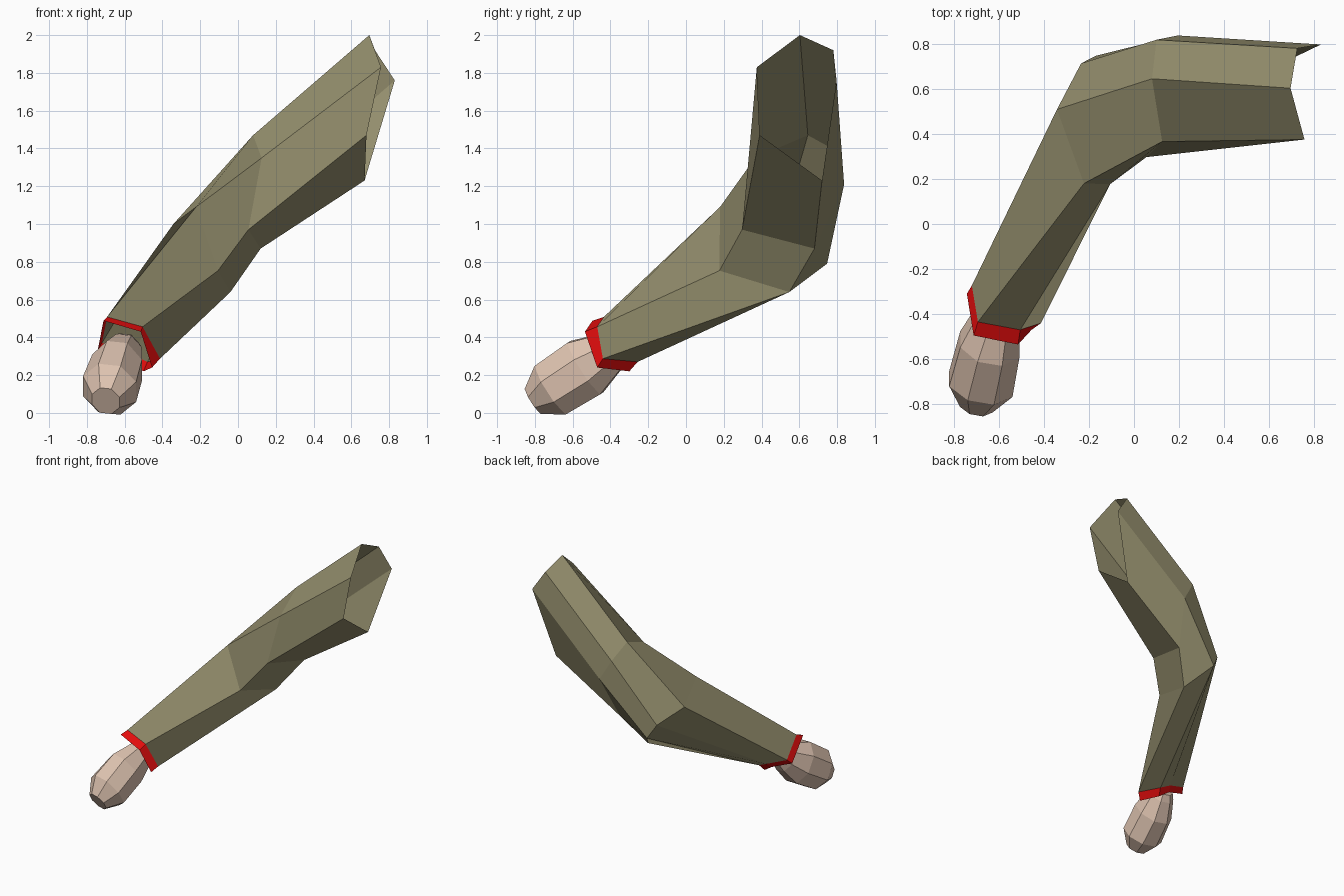
import bpy, bmesh, math
from mathutils import Vector

if "Cube" in bpy.data.objects:
    bpy.data.objects.remove(bpy.data.objects["Cube"])


def material(name, rgb):
    m = bpy.data.materials.new(name)
    m.diffuse_color = (*rgb, 1)
    m.use_nodes = True
    m.node_tree.nodes["Principled BSDF"].inputs["Base Color"].default_value = m.diffuse_color
    return m


def loft(name, rings, mat, caps=False):
    """Skin a list of equal-sided rings with flat quads."""
    bm = bmesh.new()
    loops = [[bm.verts.new(p) for p in ring] for ring in rings]
    n = len(rings[0])
    for low, up in zip(loops, loops[1:]):
        for j in range(n):
            k = (j + 1) % n
            bm.faces.new((up[k], low[k], low[j], up[j]))
    if caps:
        bm.faces.new(loops[0])
        bm.faces.new(loops[-1][::-1])
        bmesh.ops.recalc_face_normals(bm, faces=bm.faces[:])
    mesh = bpy.data.meshes.new(name)
    bm.to_mesh(mesh)
    bm.free()
    mesh.materials.append(mat)
    obj = bpy.data.objects.new(name, mesh)
    bpy.context.collection.objects.link(obj)
    return obj


olive = material("olive_cloth", (0.30, 0.275, 0.155))
red = material("red_trim", (0.78, 0.004, 0.004))
skin = material("skin", (0.72, 0.54, 0.43))

# Six-sided cross-sections: top, upper back, back, bottom, front, upper front
cuff_rim = [(-.742, -.31, .335), (-.58, -.275, .275), (-.50, -.30, .22),
            (-.455, -.47, .24), (-.515, -.535, .43), (-.712, -.495, .488)]
wrist = [(-.72, -.273, .37), (-.56, -.235, .31), (-.48, -.256, .27),
         (-.413, -.44, .287), (-.505, -.47, .456), (-.693, -.435, .508)]
lower_elbow = [(-.342, .509, 1.0), (-.235, .713, .90), (-.17, .747, .79),
               (-.04, .547, .64), (-.106, .177, .753), (-.222, .18, 1.09)]
upper_elbow = [(.08, .645, 1.47), (.10, .818, 1.375), (.195, .837, 1.21),
               (.12, .68, .87), (.055, .297, .97), (.125, .366, 1.35)]
shoulder = [(.695, .603, 2.0), (.725, .78, 1.92), (.83, .797, 1.76),
            (.67, .72, 1.23), (.68, .39, 1.47), (.757, .375, 1.83)]

# Open bent sleeve and its coloured cuff
loft("sleeve", [wrist, lower_elbow, upper_elbow, shoulder], olive)
loft("cuff", [cuff_rim, wrist], red)

# Rounded eight-sided fist on an axis leading into the cuff
axis = Vector((.2, .84, .54)).normalized()
side = (Vector((1, 0, 0)) - axis * axis.x).normalized()
up = side.cross(axis)
rings = []
for t, x, rx, rz in ((-.645, -.70, .08, .085), (-.53, -.68, .155, .165),
                     (-.32, -.64, .145, .175), (-.17, -.605, .105, .12),
                     (-.12, -.595, .08, .09)):
    centre = Vector((x, t * .84 - .265, t * .54 + .412))
    rings.append([centre + side * rx * math.cos(a) + up * rz * math.sin(a)
                  for a in (math.pi * (i + .5) / 4 for i in range(8))])
loft("hand", rings, skin, caps=True)
